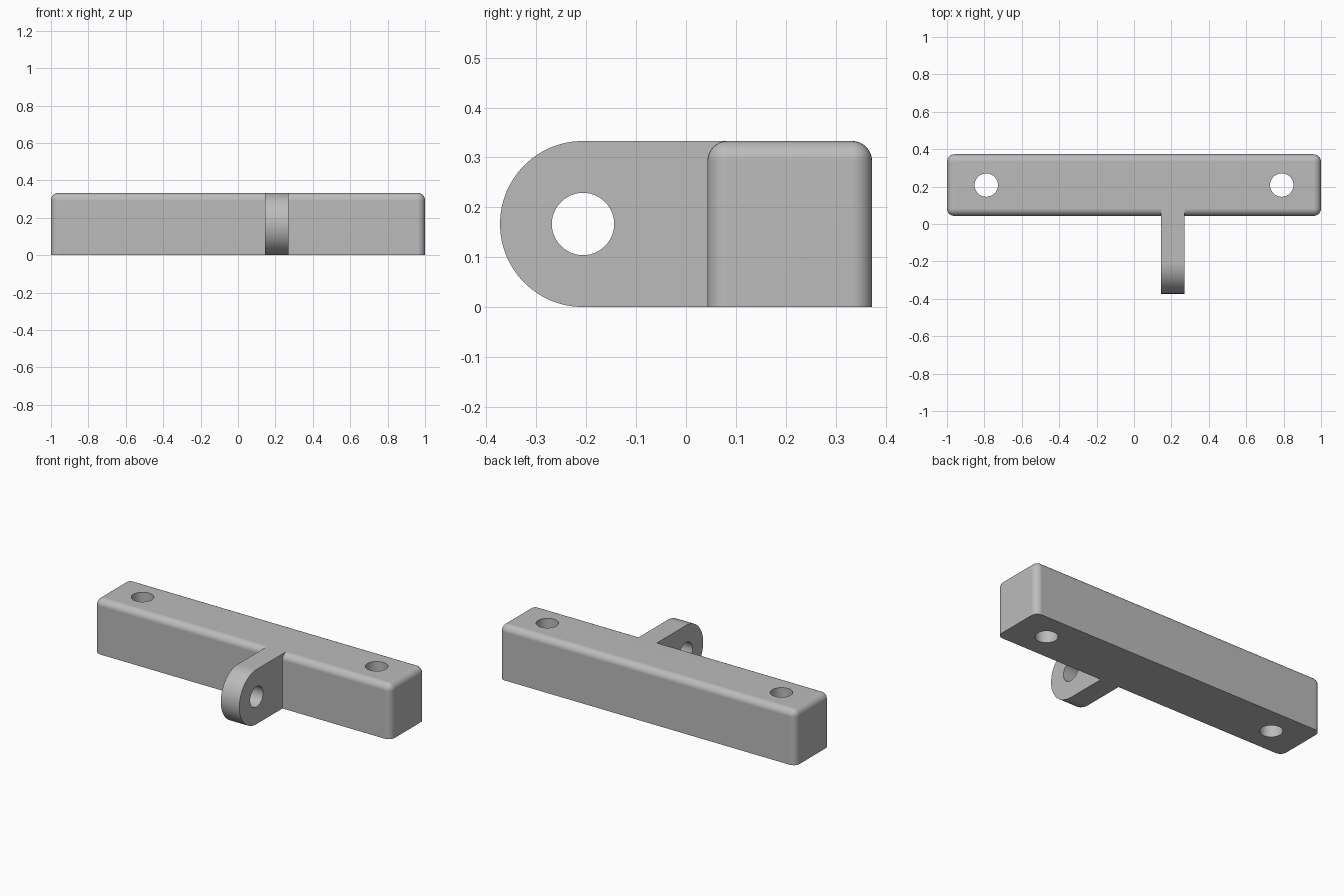
import bpy, bmesh
from math import pi, sin, cos, radians
from mathutils import Matrix

cube = bpy.data.objects.get("Cube")
if cube:
    bpy.data.objects.remove(cube, do_unlink=True)

HEIGHT = 0.333
BAR_FRONT, BAR_BACK = 0.043, 0.373
BAR_MID = (BAR_FRONT + BAR_BACK) / 2
ROUND = 0.04
HOLE_R = 0.0625
LUG_LEFT, LUG_RIGHT = 0.27, 0.145
LUG_Y, LUG_R = -0.2065, HEIGHT / 2

grey = bpy.data.materials.new("plain grey")
grey.use_nodes = True
colour = (0.5, 0.5, 0.5, 1)
grey.diffuse_color = colour
grey.node_tree.nodes["Principled BSDF"].inputs["Base Color"].default_value = colour


def add_object(name, bm):
    bmesh.ops.recalc_face_normals(bm, faces=bm.faces)
    mesh = bpy.data.meshes.new(name)
    bm.to_mesh(mesh)
    bm.free()
    mesh.materials.append(grey)
    obj = bpy.data.objects.new(name, mesh)
    bpy.context.collection.objects.link(obj)
    return obj


def cylinder_cutter(name, location, axis):
    bm = bmesh.new()
    turn = Matrix.Rotation(pi / 2, 4, "Y") if axis == "X" else Matrix()
    bmesh.ops.create_cone(bm, cap_ends=True, segments=48, radius1=HOLE_R, radius2=HOLE_R,
                          depth=1, matrix=Matrix.Translation(location) @ turn)
    return add_object(name, bm)


def combine(target, other, operation):
    mod = target.modifiers.new(operation, "BOOLEAN")
    mod.operation = operation
    mod.solver = "EXACT"
    mod.object = other
    bpy.context.view_layer.objects.active = target
    bpy.ops.object.modifier_apply(modifier=mod.name)
    bpy.data.objects.remove(other, do_unlink=True)


# Bar, rounded on every edge except those of the flat underside
bm = bmesh.new()
bmesh.ops.create_cube(bm, size=1, matrix=Matrix.Translation((0, BAR_MID, HEIGHT / 2))
                      @ Matrix.Diagonal((2, BAR_BACK - BAR_FRONT, HEIGHT, 1)))
edges = [e for e in bm.edges if max(v.co.z for v in e.verts) > 0.1]
bmesh.ops.bevel(bm, geom=edges, offset=ROUND, segments=8, profile=0.5, affect="EDGES")
bracket = add_object("mounting_bracket", bm)

# Lug with a half-round front end, running into the bar
bm = bmesh.new()
steps = 32
outline = [(LUG_Y - LUG_R * sin(pi * i / steps), LUG_R + LUG_R * cos(pi * i / steps))
           for i in range(steps + 1)]
outline += [(BAR_MID, 0), (BAR_MID, HEIGHT)]
face = bm.faces.new([bm.verts.new((LUG_RIGHT, y, z)) for y, z in outline])
side = bmesh.ops.extrude_face_region(bm, geom=[face])["geom"]
bmesh.ops.translate(bm, vec=(LUG_LEFT - LUG_RIGHT, 0, 0),
                    verts=[v for v in side if isinstance(v, bmesh.types.BMVert)])
combine(bracket, add_object("lug", bm), "UNION")

# Pivot hole through the lug and two screw holes through the bar
combine(bracket, cylinder_cutter("pivot_hole", (LUG_LEFT, LUG_Y, LUG_R), "X"), "DIFFERENCE")
for x in (-0.79, 0.79):
    combine(bracket, cylinder_cutter("screw_hole", (x, BAR_MID, LUG_R), "Z"), "DIFFERENCE")

# Smooth rounds with crisp edges and even flat faces
bpy.ops.object.select_all(action="DESELECT")
bracket.select_set(True)
bpy.context.view_layer.objects.active = bracket
bpy.ops.object.shade_smooth_by_angle(angle=radians(30))
weighted = bracket.modifiers.new("even_shading", "WEIGHTED_NORMAL")
weighted.keep_sharp = True
